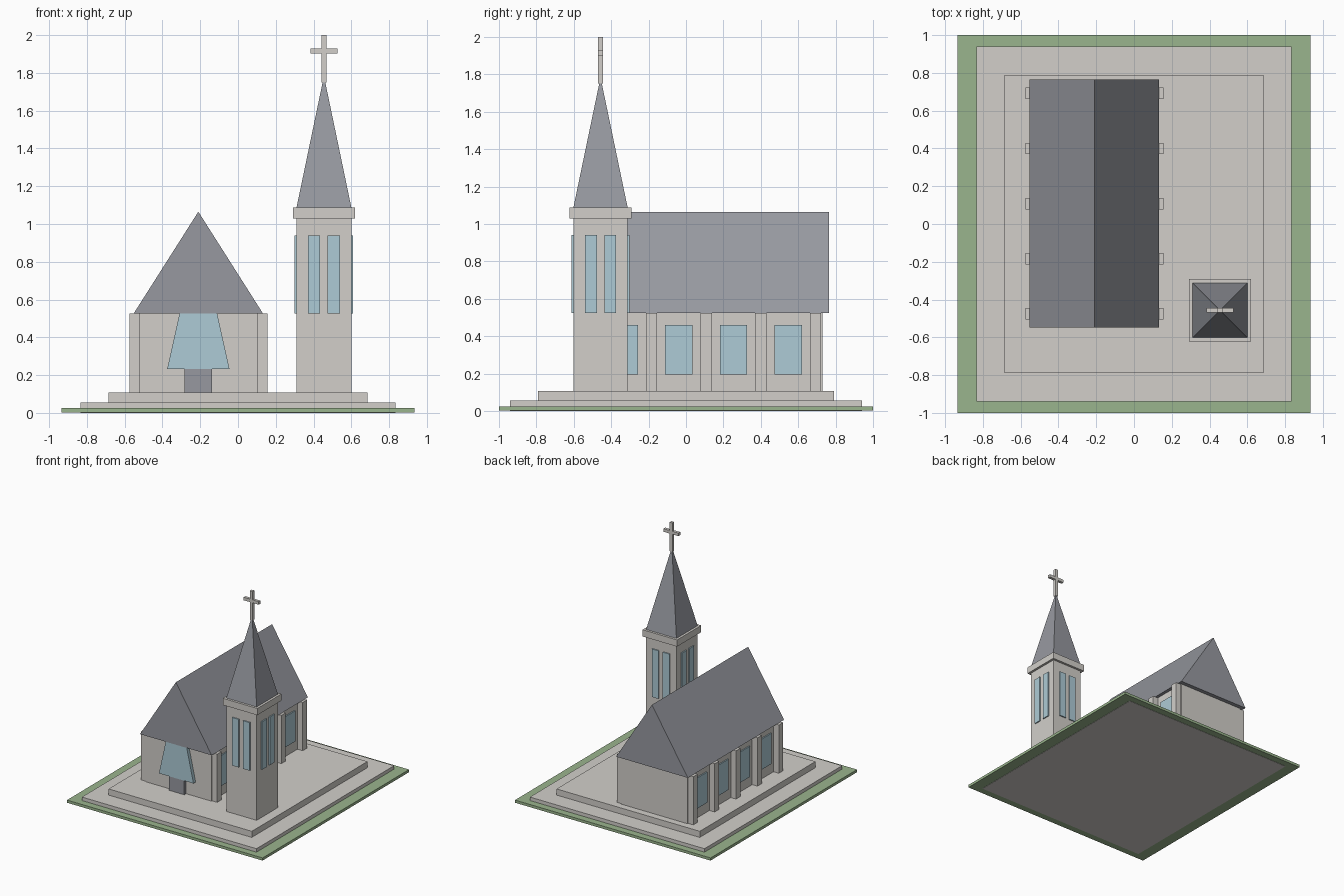
import bpy
import bmesh
from math import pi, sqrt
from mathutils import Matrix, Vector

cube = bpy.data.objects.get("Cube")
if cube:
    bpy.data.objects.remove(cube, do_unlink=True)


def material(name, rgb):
    lin = [((c / 255 + 0.055) / 1.055) ** 2.4 for c in rgb] + [1]
    mat = bpy.data.materials.new(name)
    mat.use_nodes = True
    mat.diffuse_color = lin
    mat.node_tree.nodes["Principled BSDF"].inputs["Base Color"].default_value = lin
    return mat


STONE = material("pale stone", (210, 207, 202))
GRASS = material("grass green", (154, 181, 141))
GLASS = material("blue glass", (174, 203, 214))
SLATE = material("grey slate", (151, 153, 160))


def finish(name, bm, mat):
    bmesh.ops.recalc_face_normals(bm, faces=bm.faces)
    mesh = bpy.data.meshes.new(name)
    bm.to_mesh(mesh)
    bm.free()
    mesh.materials.append(mat)
    obj = bpy.data.objects.new(name, mesh)
    bpy.context.collection.objects.link(obj)
    return obj


def box(name, x, y, z, mat):
    """Box from (min, max) ranges."""
    lo, hi = Vector((x[0], y[0], z[0])), Vector((x[1], y[1], z[1]))
    place = Matrix.Translation((lo + hi) / 2) @ Matrix.Diagonal((*(hi - lo), 1))
    bm = bmesh.new()
    bmesh.ops.create_cube(bm, size=1, matrix=place)
    return finish(name, bm, mat)


def around(c, half):
    return (c - half, c + half)


def prism(name, profile, y0, y1, mat):
    """Extrude an x-z outline along y."""
    bm = bmesh.new()
    face = bm.faces.new([bm.verts.new((px, y0, pz)) for px, pz in profile])
    ext = bmesh.ops.extrude_face_region(bm, geom=[face], use_keep_orig=True)
    moved = [g for g in ext["geom"] if isinstance(g, bmesh.types.BMVert)]
    bmesh.ops.translate(bm, verts=moved, vec=(0, y1 - y0, 0))
    return finish(name, bm, mat)


# Ground and stepped plinth
box("lawn", around(0, 0.935), around(0, 1.0), (0.002, 0.025), GRASS)
box("lower_step", around(0, 0.835), around(0, 0.94), (0, 0.055), STONE)
box("upper_step", around(0, 0.685), around(0, 0.79), (0.055, 0.108), STONE)

# Nave walls and gabled roof
FLOOR, EAVES = 0.108, 0.525
NX, NY, HALF = -0.21, 0.108, 0.315
FRONT = NY - 0.622
box("nave_walls", around(NX, HALF), around(NY, 0.622), (FLOOR, EAVES), STONE)
prism("nave_roof", [(NX - 0.343, EAVES), (NX + 0.343, EAVES), (NX, 1.065)],
      NY - 0.657, NY + 0.657, SLATE)

# Buttresses and side windows on both long walls
PITCH = 0.292
for side, label in ((-1, "right"), (1, "left")):
    for i in range(5):
        yc = NY + (i - 2) * PITCH
        bx = sorted((NX + side * HALF, NX + side * (HALF + 0.05)))
        box(f"buttress_{label}_{i + 1}", bx, around(yc, 0.03), (FLOOR, EAVES), STONE)
        if i < 4:
            wx = sorted((NX + side * (HALF - 0.01), NX + side * (HALF + 0.01)))
            box(f"nave_window_{label}_{i + 1}", wx, around(yc + PITCH / 2, 0.073),
                (0.195, 0.46), GLASS)

# Entrance door and flared window above it
box("front_door", around(NX, 0.073), (FRONT - 0.025, FRONT + 0.01), (FLOOR, 0.232), SLATE)
prism("front_window", [(NX - 0.165, 0.232), (NX + 0.165, 0.232),
                       (NX + 0.1, EAVES), (NX - 0.1, EAVES)],
      FRONT - 0.03, FRONT + 0.01, GLASS)

# Bell tower
TX, TY, TW = 0.455, -0.457, 0.145
box("tower", around(TX, TW), around(TY, TW), (FLOOR, 1.03), STONE)
box("tower_cornice", around(TX, 0.165), around(TY, 0.165), (1.03, 1.088), STONE)

# Paired tall windows on each tower face
for turn, label in enumerate(("front", "left", "back", "right")):
    for off in (-0.052, 0.052):
        win = box(f"tower_window_{label}", around(off, 0.032),
                  (-TW - 0.01, -TW + 0.01), (EAVES, 0.94), GLASS)
        win.data.transform(Matrix.Translation((TX, TY, 0))
                           @ Matrix.Rotation(turn * pi / 2, 4, "Z"))

# Pyramid spire
bm = bmesh.new()
bmesh.ops.create_cone(bm, cap_ends=True, segments=4, radius1=TW * sqrt(2),
                      radius2=0.007, depth=0.672,
                      matrix=Matrix.Translation((TX, TY, 1.088 + 0.336))
                      @ Matrix.Rotation(pi / 4, 4, "Z"))
finish("spire", bm, SLATE)

# Cross finial
box("cross_post", around(TX, 0.0125), around(TY, 0.0125), (1.75, 2.0), STONE)
box("cross_arm", around(TX, 0.072), around(TY, 0.0123), (1.902, 1.928), STONE)
